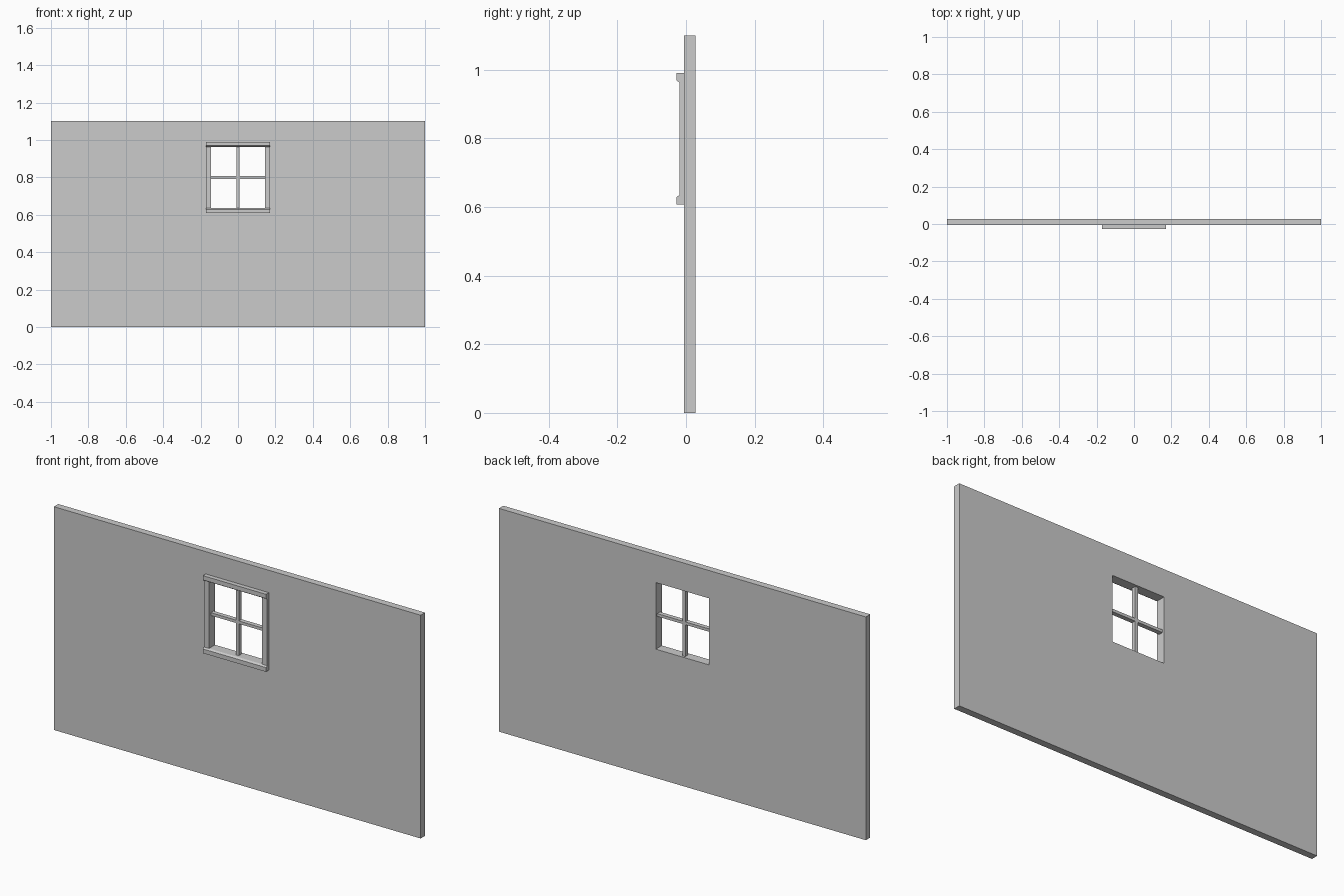
import bpy, bmesh

if "Cube" in bpy.data.objects:
    bpy.data.objects.remove(bpy.data.objects["Cube"])

WIN_Z = 0.799                  # window centre height
OPEN_X, OPEN_Z = 0.145, 0.164  # opening half sizes
TRIM = 0.027                   # casing width
FRONT, BACK = -0.006, 0.028    # wall faces


def box(name, x0, x1, y0, y1, z0, z1):
    bpy.ops.mesh.primitive_cube_add(size=1)
    ob = bpy.context.object
    ob.name = ob.data.name = name
    for v in ob.data.vertices:
        v.co.x = x1 if v.co.x > 0 else x0
        v.co.y = y1 if v.co.y > 0 else y0
        v.co.z = z1 if v.co.z > 0 else z0
    return ob


def extrude_x(name, profile, half):
    """Extrude a (y, z) profile along x."""
    bm = bmesh.new()
    face = bm.faces.new([bm.verts.new((-half, y, z)) for y, z in profile])
    new = bmesh.ops.extrude_face_region(bm, geom=[face])["geom"]
    verts = [g for g in new if isinstance(g, bmesh.types.BMVert)]
    bmesh.ops.translate(bm, verts=verts, vec=(2 * half, 0, 0))
    bmesh.ops.recalc_face_normals(bm, faces=bm.faces)
    me = bpy.data.meshes.new(name)
    bm.to_mesh(me)
    bm.free()
    ob = bpy.data.objects.new(name, me)
    bpy.context.collection.objects.link(ob)
    return ob


# Wall slab with the window opening cut through
wall = box("wall", -1, 1, FRONT, BACK, 0, 1.1)
cutter = box("opening_cutter", -OPEN_X, OPEN_X, -0.1, 0.1,
             WIN_Z - OPEN_Z, WIN_Z + OPEN_Z)
cutter.hide_render = True
mod = wall.modifiers.new("opening", 'BOOLEAN')
mod.operation = 'DIFFERENCE'
mod.solver = 'EXACT'
mod.object = cutter
bpy.context.view_layer.objects.active = wall
bpy.ops.object.modifier_apply(modifier=mod.name)
bpy.data.objects.remove(cutter)

# Header and sill: thicker casing with a chamfered inner edge
for name, s in (("window_header", 1), ("window_sill", -1)):
    prof = [(FRONT, OPEN_Z), (-0.019, OPEN_Z), (-0.028, OPEN_Z + 0.006),
            (-0.028, OPEN_Z + TRIM), (FRONT, OPEN_Z + TRIM)]
    extrude_x(name, [(y, WIN_Z + s * z) for y, z in prof], OPEN_X + TRIM)

# Thinner side casings
for name, s in (("left_casing", -1), ("right_casing", 1)):
    x0, x1 = sorted((s * OPEN_X, s * (OPEN_X + TRIM)))
    box(name, x0, x1, -0.019, FRONT, WIN_Z - OPEN_Z, WIN_Z + OPEN_Z)

# Crossed glazing bars set inside the opening
box("vertical_bar", -0.008, 0.008, -0.005, 0.017, WIN_Z - OPEN_Z, WIN_Z + OPEN_Z)
box("horizontal_bar", -OPEN_X, OPEN_X, -0.005, 0.017, WIN_Z - 0.007, WIN_Z + 0.007)
